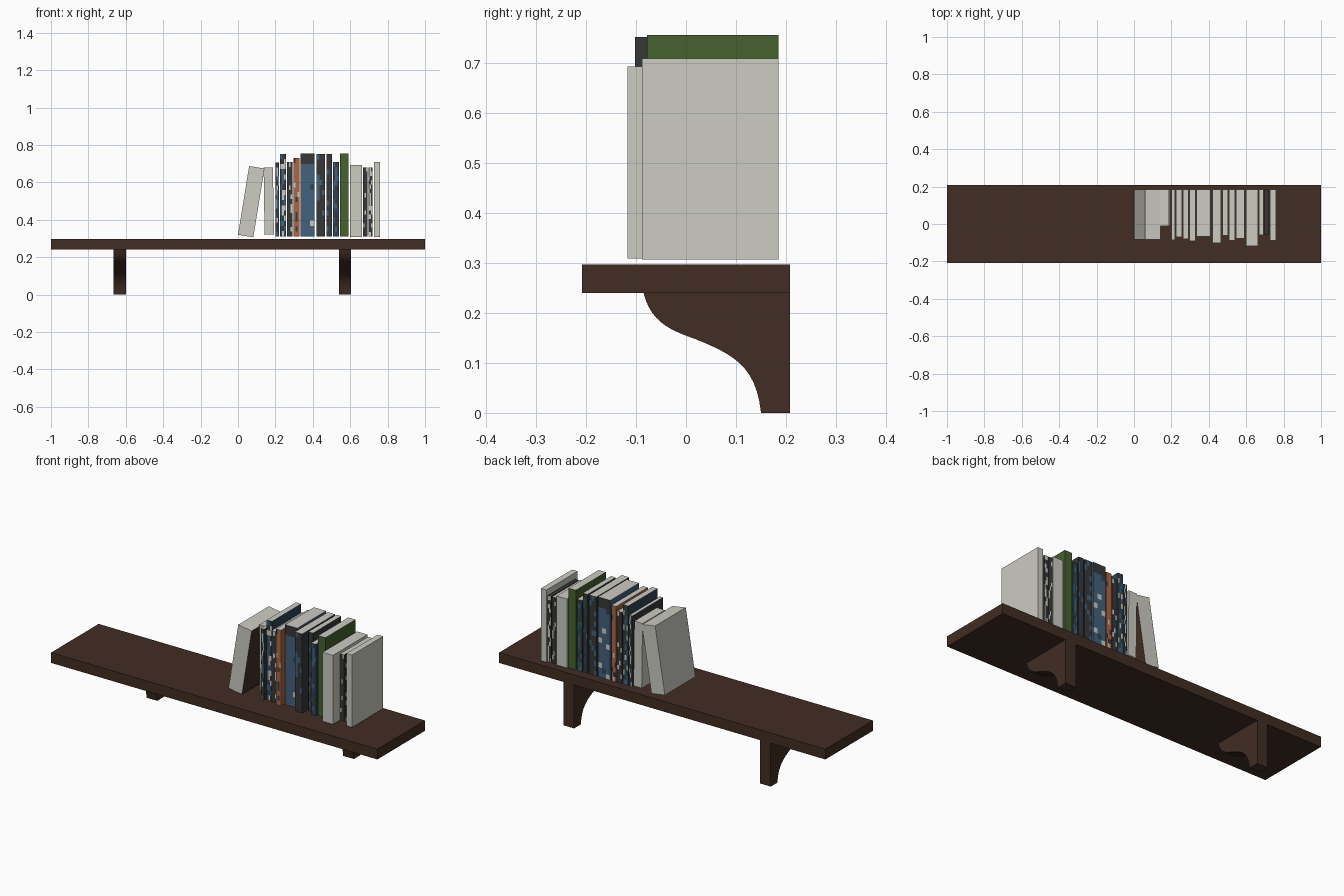
import bpy, bmesh, math, random
from mathutils import Vector, Matrix
from mathutils.geometry import interpolate_bezier

if "Cube" in bpy.data.objects:
    bpy.data.objects.remove(bpy.data.objects["Cube"])

random.seed(4)


def srgb(*rgb):
    return tuple((c / 255 / 12.92) if c < 11 else ((c / 255 + 0.055) / 1.055) ** 2.4 for c in rgb) + (1,)


COLOURS = {
    "dark wood": srgb(65, 45, 35),
    "paper white": srgb(204, 203, 194),
    "charcoal": srgb(54, 56, 57),
    "blue": srgb(66, 98, 124),
    "slate blue": srgb(46, 68, 86),
    "green": srgb(70, 97, 45),
    "orange": srgb(172, 102, 68),
}
NAMES = list(COLOURS)
MATS = []
for name, col in COLOURS.items():
    m = bpy.data.materials.new(name)
    m.diffuse_color = col
    m.use_nodes = True
    m.node_tree.nodes["Principled BSDF"].inputs["Base Color"].default_value = m.diffuse_color
    MATS.append(m)
WOOD, WHITE, DARK, BLUE, SLATE, GREEN, ORANGE = range(7)


def finish(bm, name):
    bmesh.ops.recalc_face_normals(bm, faces=bm.faces[:])
    me = bpy.data.meshes.new(name)
    bm.to_mesh(me)
    bm.free()
    for m in MATS:
        me.materials.append(m)
    ob = bpy.data.objects.new(name, me)
    bpy.context.collection.objects.link(ob)
    return ob


def box(x0, x1, y0, y1, z0, z1):
    bm = bmesh.new()
    bmesh.ops.create_cube(bm, size=1)
    for v in bm.verts:
        v.co = Vector((x0 + (v.co.x + .5) * (x1 - x0),
                       y0 + (v.co.y + .5) * (y1 - y0),
                       z0 + (v.co.z + .5) * (z1 - z0)))
    return bm


def cut(bm, axis, value):
    no = Vector((0, 0, 0))
    no[axis] = 1
    bmesh.ops.bisect_plane(bm, geom=bm.verts[:] + bm.edges[:] + bm.faces[:],
                           plane_co=no * value, plane_no=no)


# Shelf board
finish(box(-1, 1, -0.208, 0.208, 0.24, 0.297), "shelf_board")


# Curved brackets: S profile extruded along x
def bracket(name, x0, x1):
    curve = interpolate_bezier(Vector((-0.085, 0.24)), Vector((-0.07, 0.18)),
                               Vector((-0.03, 0.165)), Vector((0.02, 0.147)), 12)
    curve += interpolate_bezier(Vector((0.02, 0.147)), Vector((0.10, 0.115)),
                                Vector((0.14, 0.09)), Vector((0.15, 0)), 12)[1:]
    pts = [(p[0], p[1]) for p in curve] + [(0.208, 0), (0.208, 0.24)]
    bm = bmesh.new()
    f = bm.faces.new([bm.verts.new((x0, y, z)) for y, z in pts])
    ext = bmesh.ops.extrude_face_region(bm, geom=[f])["geom"]
    bmesh.ops.translate(bm, vec=(x1 - x0, 0, 0),
                        verts=[v for v in ext if isinstance(v, bmesh.types.BMVert)])
    ob = finish(bm, name)
    bpy.context.view_layer.objects.active = ob
    ob.select_set(True)
    bpy.ops.object.shade_smooth_by_angle(angle=math.radians(30))
    ob.select_set(False)


bracket("left_bracket", -0.665, -0.60)
bracket("right_bracket", 0.54, 0.605)

# Books: name, x0, x1, front y, bottom z, top z, cover, spine patch colours, patch share, tilt
BACK = 0.185
BOOKS = [
    ("leaning_book", 0.0, 0.083, -0.083, 0.32, 0.692, WHITE, [], 0, 9.2),
    ("white_book", 0.142, 0.192, -0.01, 0.32, 0.68, WHITE, [], 0, -0.8),
    ("thin_dark_book", 0.20, 0.219, -0.085, 0.312, 0.705, DARK, [BLUE, WHITE], .4, 0),
    ("tall_mottled_book", 0.225, 0.257, -0.07, 0.312, 0.753, SLATE, [WHITE, DARK, BLUE], .65, 0),
    ("dark_book", 0.262, 0.292, -0.08, 0.312, 0.708, DARK, [WHITE], .15, 0),
    ("orange_book", 0.298, 0.328, -0.092, 0.312, 0.731, ORANGE, [DARK, WHITE], .15, 0),
    ("wide_blue_book", 0.335, 0.41, -0.067, 0.312, 0.755, BLUE, [WHITE, SLATE], .1, 0),
    ("charcoal_book", 0.42, 0.465, -0.102, 0.312, 0.751, DARK, [BLUE], .2, 0),
    ("slim_charcoal_book", 0.474, 0.503, -0.062, 0.312, 0.751, DARK, [BLUE, SLATE], .3, 0),
    ("slate_book", 0.509, 0.539, -0.087, 0.312, 0.708, SLATE, [BLUE, DARK], .5, 0),
    ("green_book", 0.546, 0.59, -0.078, 0.312, 0.755, GREEN, [], 0, 0),
    ("deep_white_book", 0.60, 0.664, -0.117, 0.309, 0.692, WHITE, [], 0, 0),
    ("small_dark_book", 0.668, 0.692, -0.06, 0.312, 0.68, DARK, [WHITE], .15, 0),
    ("striped_book", 0.697, 0.718, -0.055, 0.312, 0.68, DARK, [WHITE], .45, 0),
    ("end_white_book", 0.726, 0.76, -0.088, 0.307, 0.708, WHITE, [], 0, 0),
]

for name, x0, x1, y0, z0, z1, cover, patches, share, tilt in BOOKS:
    bm = box(x0, x1, y0, BACK, z0, z1)
    if patches:
        for i in range(1, 16):
            cut(bm, 2, z0 + (z1 - z0) * i / 16)
        for i in (1, 2):
            cut(bm, 0, x0 + (x1 - x0) * i / 3)
    bm.normal_update()
    for f in bm.faces:
        c = f.calc_center_median()
        f.material_index = cover
        if f.normal.z > 0.9:
            # page edges on top
            f.material_index = DARK if name == "striped_book" else WHITE
        elif abs(f.normal.y) > 0.9 and patches:
            # mottled spine print
            if random.random() < share:
                f.material_index = random.choice(patches)
            if name == "wide_blue_book" and c.z > z1 - 0.05:
                f.material_index = DARK
        elif name == "leaning_book" and f.normal.x > 0.9:
            f.material_index = WOOD
    if tilt:
        bmesh.ops.rotate(bm, cent=(x0, 0, z0), verts=bm.verts[:],
                         matrix=Matrix.Rotation(math.radians(tilt), 3, 'Y'))
    finish(bm, name)
